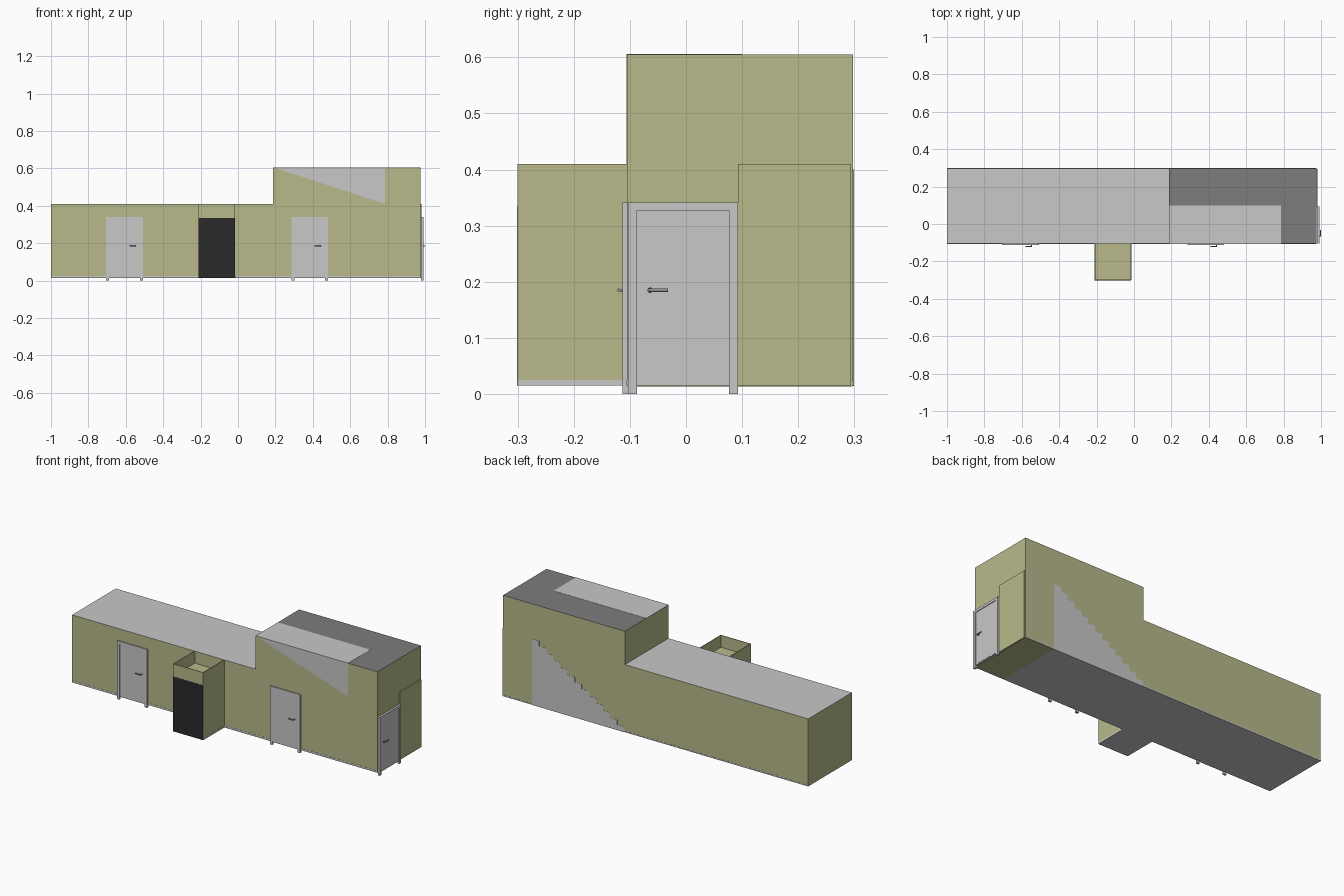
import bpy, bmesh, math
from mathutils import Vector

if "Cube" in bpy.data.objects:
    bpy.data.objects.remove(bpy.data.objects["Cube"])


def mat(name, r, g, b):
    m = bpy.data.materials.new(name)
    m.diffuse_color = (r, g, b, 1)
    m.use_nodes = True
    m.node_tree.nodes["Principled BSDF"].inputs["Base Color"].default_value = m.diffuse_color
    return m


OLIVE = mat("olive wall", 0.479, 0.491, 0.258)
LIGHT = mat("light grey", 0.578, 0.578, 0.578)
DARK = mat("dark grey roof", 0.205, 0.205, 0.205)
BLACK = mat("black panel", 0.024, 0.024, 0.024)
METAL = mat("handle grey", 0.3, 0.3, 0.3)


def finish(name, bm, *mats):
    bmesh.ops.recalc_face_normals(bm, faces=bm.faces)
    me = bpy.data.meshes.new(name)
    bm.to_mesh(me)
    bm.free()
    for m in mats:
        me.materials.append(m)
    ob = bpy.data.objects.new(name, me)
    bpy.context.collection.objects.link(ob)
    return ob


def box(name, x, y, z, side, top=None, bottom=None):
    """Box from ranges; top and bottom faces may take their own colour."""
    bm = bmesh.new()
    bmesh.ops.create_cube(bm, size=1)
    for v in bm.verts:
        v.co = [r[0] if c < 0 else r[1] for c, r in zip(v.co, (x, y, z))]
    bm.normal_update()
    for f in bm.faces:
        f.material_index = 1 if f.normal.z > 0.5 else 2 if f.normal.z < -0.5 else 0
    return finish(name, bm, side, top or side, bottom or side)


def prism(name, points, y, m):
    """Extrude an x-z outline between two y values."""
    bm = bmesh.new()
    f = bm.faces.new([bm.verts.new((px, y[0], pz)) for px, pz in points])
    ext = bmesh.ops.extrude_face_region(bm, geom=[f])["geom"]
    vs = [g for g in ext if isinstance(g, bmesh.types.BMVert)]
    bmesh.ops.translate(bm, vec=(0, y[1] - y[0], 0), verts=vs)
    return finish(name, bm, m)


F, B = -0.105, 0.298      # front and back wall planes
BASE, TOP, HIGH = 0.015, 0.41, 0.605

# Main long block and raised block
box("main_block", (-1, 0.976), (F, B), (BASE, TOP), OLIVE, LIGHT, LIGHT)
box("upper_block", (0.187, 0.976), (F, B), (TOP, HIGH), OLIVE, DARK)
box("end_wall_panel", (0.97, 0.982), (0.093, 0.294), (BASE, TOP), OLIVE)
box("end_floor", (0.787, 0.975), (F + 0.001, B - 0.001), (0.0138, 0.02), OLIVE)

# Pale floor edge showing along the foot of the long walls
box("front_floor_edge", (-1, 0.976), (F - 0.001, F + 0.01), (BASE, 0.026), LIGHT)
box("back_floor_edge", (-1, 0.976), (B - 0.01, B + 0.001), (BASE, 0.022), LIGHT)

# Sloping slab flush with the raised block's front and roof
prism("stair_ceiling", [(0.188, HIGH + 0.001), (0.787, HIGH + 0.001), (0.787, TOP)],
      (F - 0.001, 0.1), LIGHT)

# Staircase flush with the back wall
N, X0, X1, Z1 = 13, 0.19, 0.787, 0.40
steps = [(X1, BASE - 0.001), (X0, BASE - 0.001)]
for i in range(N):
    z = BASE + (Z1 - BASE) * (i + 1) / N
    steps += [(X0 + (X1 - X0) * i / N, z), (X0 + (X1 - X0) * (i + 1) / N, z)]
prism("staircase", steps, (0.1, B + 0.001), LIGHT)

# Porch: closed lower box, open parapet above, black front panel
PX, PY = (-0.21, -0.015), (-0.3, F)
box("porch_body", PX, PY, (BASE, 0.34), OLIVE, OLIVE, LIGHT)
T = 0.004
box("porch_parapet_front", PX, (PY[0], PY[0] + T), (0.34, TOP), OLIVE)
box("porch_parapet_left", (PX[0], PX[0] + T), PY, (0.34, TOP), OLIVE)
box("porch_parapet_right", (PX[1] - T, PX[1]), PY, (0.34, TOP), OLIVE)
box("porch_front_panel", PX, (PY[0] - 0.001, PY[0] + 0.002), (BASE, 0.335), BLACK)
box("porch_floor_edge", (PX[1] - 0.01, PX[1] + 0.001), PY, (BASE, 0.025), LIGHT)


def cylinder(name, p, q, r, m):
    p, q = Vector(p), Vector(q)
    bm = bmesh.new()
    bmesh.ops.create_cone(bm, cap_ends=True, segments=16, radius1=r, radius2=r,
                          depth=(q - p).length)
    rot = Vector((0, 0, 1)).rotation_difference(q - p).to_matrix()
    for v in bm.verts:
        v.co = rot @ v.co + (p + q) / 2
    ob = finish(name, bm, m)
    for f in ob.data.polygons:
        f.use_smooth = len(f.vertices) == 4
    return ob


def door(label, loc, angle, mirror):
    """Door centred on x = 0 facing -y, then turned and moved into place."""
    w, j = 0.098, 0.016
    s = -1 if mirror else 1
    parts = [
        box(label + "_leaf", (-w + j, w - j), (-0.004, 0.004), (0.02, 0.327), LIGHT),
        box(label + "_head", (-w, w), (-0.008, 0.004), (0.327, 0.341), LIGHT),
        box(label + "_sill", (-w + j, w - j), (-0.003, 0.004), (BASE, 0.02), LIGHT)]
    for side, k in (("left", -1), ("right", 1)):
        xs = sorted((k * w, k * (w - j)))
        parts.append(box(f"{label}_{side}_jamb", xs, (-0.008, 0.004), (0, 0.327), LIGHT))
    hx = s * 0.059
    parts += [
        cylinder(label + "_rosette", (hx, -0.003, 0.185), (hx, -0.007, 0.185), 0.005, METAL),
        cylinder(label + "_spindle", (hx, -0.006, 0.185), (hx, -0.015, 0.185), 0.0025, METAL),
        cylinder(label + "_lever", (hx + s * 0.002, -0.0145, 0.185),
                 (hx - s * 0.032, -0.0145, 0.185), 0.003, METAL)]
    for ob in parts:
        ob.location = loc
        ob.rotation_euler.z = angle


# Two doors in the front wall, one in the right end
door("left_front_door", (-0.607, F, 0), 0, False)
door("right_front_door", (0.383, F, 0), 0, False)
door("end_door", (0.9825, -0.005, 0), math.pi / 2, True)
